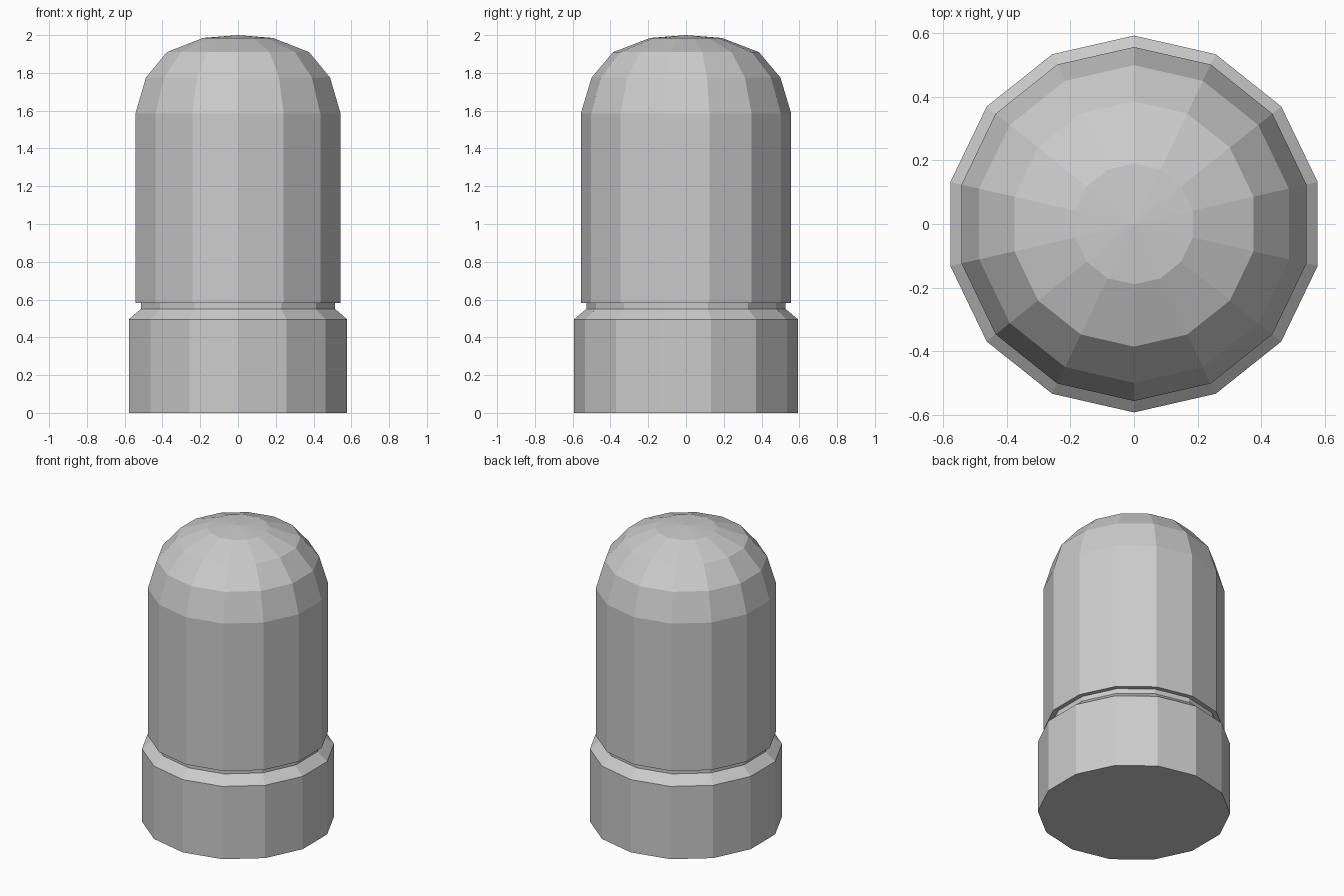
import bpy
import bmesh
from math import pi, sin, cos

SIDES = 14

cube = bpy.data.objects.get("Cube")
if cube:
    bpy.data.objects.remove(cube, do_unlink=True)

grey = bpy.data.materials.new("light_grey")
grey.use_nodes = True
colour = (0.6, 0.6, 0.6, 1)
grey.diffuse_color = colour
grey.node_tree.nodes["Principled BSDF"].inputs["Base Color"].default_value = colour


def lathe(name, profile):
    """Turn (radius, height) points into a faceted solid; zero radius closes a pole."""
    bm = bmesh.new()
    rings = []
    for r, z in profile:
        if r == 0:
            rings.append([bm.verts.new((0, 0, z))] * SIDES)
        else:
            angles = [pi / 2 + 2 * pi * i / SIDES for i in range(SIDES)]
            rings.append([bm.verts.new((r * cos(a), r * sin(a), z)) for a in angles])
    for low, high in zip(rings, rings[1:]):
        for i in range(SIDES):
            j = (i + 1) % SIDES
            corners = dict.fromkeys((low[i], low[j], high[j], high[i]))
            bm.faces.new(list(corners))
    bmesh.ops.recalc_face_normals(bm, faces=bm.faces)
    mesh = bpy.data.meshes.new(name)
    bm.to_mesh(mesh)
    bm.free()
    mesh.materials.append(grey)
    obj = bpy.data.objects.new(name, mesh)
    bpy.context.collection.objects.link(obj)
    return obj


# Wide base with a chamfered shoulder and recessed neck
lathe("base", [(0, 0), (0.593, 0), (0.593, 0.495), (0.528, 0.55),
               (0.528, 0.583), (0, 0.583)])

# Tall body with a faceted domed top
lathe("domed_body", [(0, 0.583), (0.557, 0.583), (0.557, 1.585), (0.5, 1.775),
                     (0.386, 1.91), (0.19, 1.985), (0, 2)])
